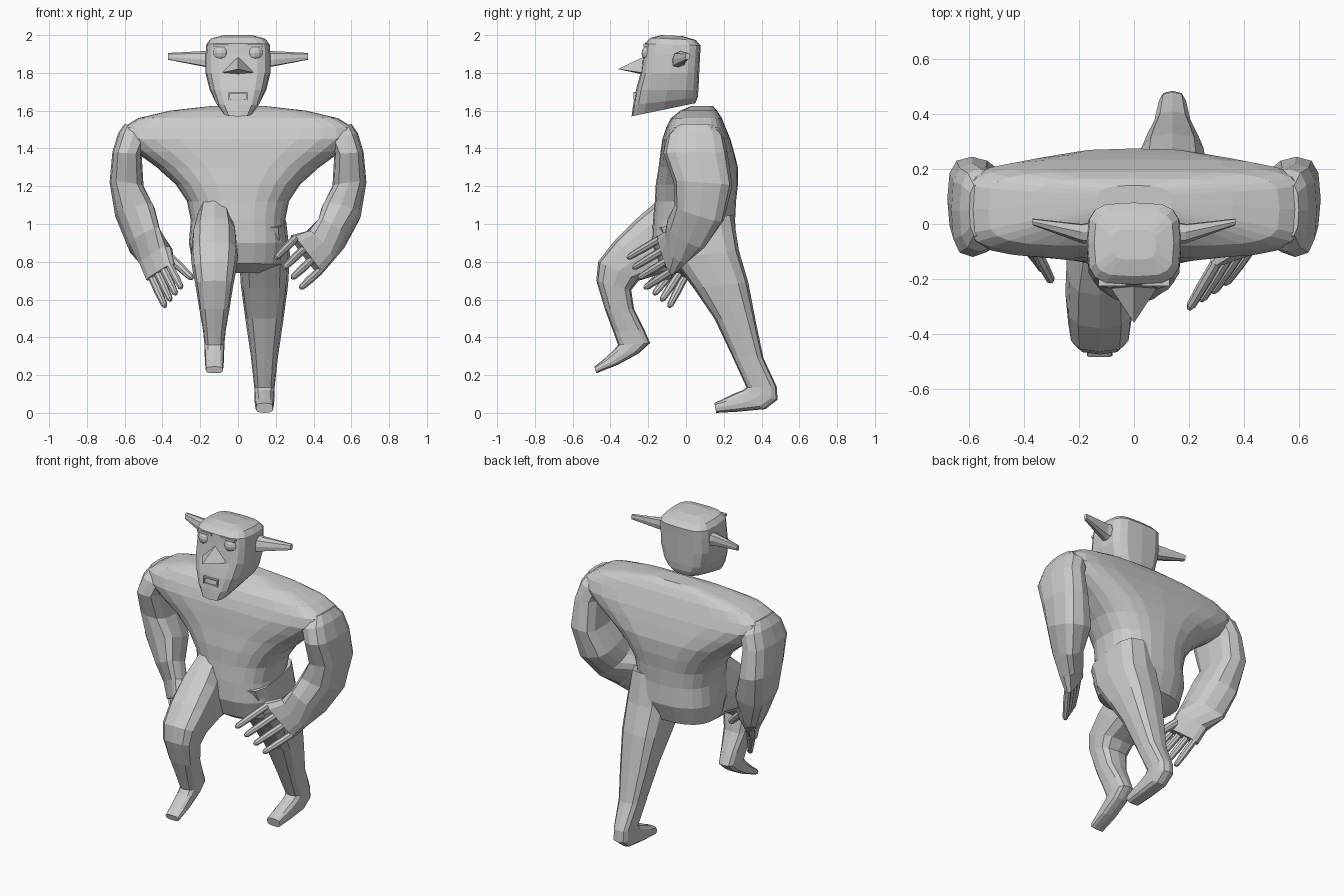
import bpy, bmesh, math
from mathutils import Vector as V


def ring(a, b, v):
    """Cross-section from two opposite edge points and a half-width vector."""
    a, b = V(a), V(b)
    return (a + b) / 2, (b - a) / 2, V(v)


def yz(x, *rows):
    """Rings from rows of (front y, front z, back y, back z, half width)."""
    return [ring((x, r[0], r[1]), (x, r[2], r[3]), (r[4], 0, 0)) for r in rows]


def loft(name, rings, n=12, e=2.5):
    """Skin superellipse rings; e is the squareness, one value or one per ring."""
    bm = bmesh.new()
    f = lambda t, k: math.copysign(abs(t) ** (2 / k), t) if abs(t) > 1e-6 else 0
    es = e if isinstance(e, tuple) else (e,) * len(rings)
    angles = [2 * math.pi * i / n for i in range(n)]
    loops = []
    for (c, u, v), k in zip(rings, es):
        loops.append([bm.verts.new(c + u * f(math.cos(a), k) + v * f(math.sin(a), k)) for a in angles])
    for p, q in zip(loops, loops[1:]):
        for i in range(n):
            j = (i + 1) % n
            bm.faces.new((p[i], p[j], q[j], q[i]))
    bm.faces.new(loops[0])
    bm.faces.new(loops[-1])
    return finish(name, bm)


def finish(name, bm):
    bmesh.ops.recalc_face_normals(bm, faces=bm.faces)
    me = bpy.data.meshes.new(name)
    bm.to_mesh(me)
    bm.free()
    ob = bpy.data.objects.new(name, me)
    bpy.context.collection.objects.link(ob)
    return ob


def finger(name, p, q, r=0.021):
    p, q = V(p), V(q)
    d = (q - p).normalized()
    u = d.orthogonal().normalized()
    w = d.cross(u)
    stops = ((0, r), (0.5, r), (0.92, r * 0.8), (1, r * 0.4))
    loft(name, [(p.lerp(q, t), u * s, w * s) for t, s in stops], 8, 2)


def box(name, c, s):
    bm = bmesh.new()
    bmesh.ops.create_cube(bm, size=1)
    for v in bm.verts:
        v.co = V([c[k] + v.co[k] * s[k] for k in range(3)])
    finish(name, bm)


# Torso: narrow hips flaring into very wide, boxy shoulders
loft("torso", yz(0,
     (-0.06, 0.74, 0.14, 0.74, 0.12), (-0.14, 0.79, 0.22, 0.78, 0.24),
     (-0.18, 0.90, 0.265, 0.90, 0.26), (-0.175, 1.02, 0.26, 1.02, 0.25),
     (-0.165, 1.12, 0.265, 1.12, 0.27), (-0.16, 1.21, 0.275, 1.21, 0.33),
     (-0.145, 1.30, 0.275, 1.30, 0.43), (-0.135, 1.38, 0.255, 1.38, 0.54),
     (-0.125, 1.45, 0.235, 1.45, 0.62), (-0.105, 1.51, 0.21, 1.51, 0.61),
     (-0.08, 1.56, 0.19, 1.56, 0.53), (-0.03, 1.60, 0.165, 1.60, 0.36),
     (0.03, 1.625, 0.14, 1.625, 0.14)), 24,
     (2.5, 2.5, 2.5, 2.5, 2.5, 2.6, 2.8, 3.3, 4, 4.5, 4.5, 4, 3))

# Raised leg and planted leg
loft("raised_leg", yz(-0.125,
     (-0.13, 1.14, 0.15, 0.80, 0.09), (-0.26, 1.03, 0.0, 0.74, 0.12),
     (-0.38, 0.91, -0.12, 0.74, 0.125), (-0.465, 0.80, -0.25, 0.70, 0.115),
     (-0.475, 0.70, -0.29, 0.65, 0.10), (-0.43, 0.55, -0.275, 0.55, 0.08),
     (-0.385, 0.43, -0.22, 0.44, 0.06), (-0.36, 0.36, -0.19, 0.37, 0.053),
     (-0.38, 0.335, -0.25, 0.315, 0.052), (-0.44, 0.28, -0.36, 0.255, 0.05),
     (-0.485, 0.245, -0.475, 0.21, 0.046)), 12, 3)
loft("planted_leg", yz(0.14,
     (-0.15, 0.98, 0.25, 1.05, 0.115), (-0.08, 0.82, 0.28, 0.86, 0.135),
     (0.04, 0.66, 0.33, 0.69, 0.125), (0.15, 0.50, 0.37, 0.48, 0.10),
     (0.24, 0.31, 0.41, 0.29, 0.072), (0.32, 0.135, 0.48, 0.14, 0.054),
     (0.30, 0.12, 0.485, 0.07, 0.053), (0.26, 0.105, 0.42, 0.02, 0.052),
     (0.20, 0.075, 0.27, 0.006, 0.05), (0.15, 0.052, 0.16, 0.0, 0.045)), 12, 3)

# Arms: shared upper arm, different forearm and hand on each side
UPPER = [((.60, .05, 1.53), (.51, .05, 1.50), (0, .10, 0)),
         ((.635, .05, 1.48), (.48, .05, 1.44), (0, .15, 0)),
         ((.665, .05, 1.38), (.51, .05, 1.37), (0, .17, 0)),
         ((.68, .09, 1.22), (.50, .09, 1.20), (0, .155, -.01)),
         ((.65, .07, 1.04), (.44, .07, 1.08), (0, .13, -.04))]
LEFT = [((.57, .01, .90), (.42, -.01, 1.0), (0, .10, -.05)),
        ((.50, -.03, .80), (.36, -.07, .96), (-.02, .055, -.02)),
        ((.44, -.07, .73), (.28, -.14, .94), (-.015, .025, -.005))]
RIGHT = [((.58, .06, .87), (.41, .0, .96), (0, .10, -.04)),
         ((.51, .04, .78), (.36, -.05, .88), (-.03, .045, -.01)),
         ((.48, .0, .70), (.34, -.10, .79), (-.02, .02, 0))]
TIPS = {1: [(.43, -.08, .75), (.30, -.14, .92), (.33, -.22, .66), (.20, -.31, .82)],
        -1: [(.455, -.01, .715), (.36, -.095, .775), (.385, -.09, .56), (.30, -.21, .66)]}
for side, lower, tag in ((1, LEFT, "left"), (-1, RIGHT, "right")):
    m = lambda p: V((p[0] * side, p[1], p[2]))
    loft(tag + "_arm", [ring(m(a), m(b), m(v)) for a, b, v in UPPER + lower], 12, 2.9)
    b0, b1, t0, t1 = [m(p) for p in TIPS[side]]
    for i in range(4):
        finger(f"{tag}_finger_{i + 1}", b0.lerp(b1, i / 3), t0.lerp(t1, i / 3))
finger("right_thumb", (-.39, -.04, .85), (-.24, -.10, .71), 0.024)

# Head: boxy skull with long jaw, floating just over the shoulders
loft("head", yz(0,
     (-0.288, 1.57, 0.05, 1.64, 0.08), (-0.28, 1.63, 0.062, 1.67, 0.12),
     (-0.265, 1.71, 0.066, 1.71, 0.15), (-0.24, 1.80, 0.07, 1.80, 0.172),
     (-0.225, 1.90, 0.075, 1.90, 0.172), (-0.22, 1.955, 0.078, 1.945, 0.168),
     (-0.19, 1.985, 0.05, 1.975, 0.145), (-0.13, 2.0, -0.02, 1.995, 0.08)), 16, 3.8)

# Nose: sharp wedge
bm = bmesh.new()
top, tip, l, r, back = [bm.verts.new(p) for p in (
    (0, -.215, 1.89), (0, -.36, 1.82), (-.09, -.225, 1.80), (.09, -.225, 1.80), (0, -.22, 1.79))]
for fc in ((top, l, tip), (top, tip, r), (l, back, tip), (tip, back, r), (top, back, l), (top, r, back)):
    bm.faces.new(fc)
finish("nose", bm)

# Eyes, brows, ears and mouth corners on both sides
for side, tag in ((1, "left"), (-1, "right")):
    bm = bmesh.new()
    bmesh.ops.create_uvsphere(bm, u_segments=12, v_segments=8, radius=0.045)
    bmesh.ops.translate(bm, verts=bm.verts, vec=(side * 0.09, -0.19, 1.905))
    finish(tag + "_eye", bm)
    box(tag + "_brow", (side * 0.08, -0.2, 1.945), (0.10, 0.05, 0.015))
    ear = [((.14, -.075, 1.865), (.14, .01, 1.875), (0, .005, .045)),
           ((.19, -.07, 1.87), (.19, .0, 1.88), (0, .005, .04)),
           ((.37, -.004, 1.885), (.37, .02, 1.89), (0, 0, .018))]
    m = lambda p: V((p[0] * side, p[1], p[2]))
    loft(tag + "_ear", [ring(m(a), m(b), v) for a, b, v in ear], 8, 3)
    box(tag + "_mouth_corner", (side * 0.046, -0.263, 1.677), (0.008, 0.03, 0.044))

# Lips closing the mouth frame
for name, z in (("upper_lip", 1.696), ("lower_lip", 1.658)):
    box(name, (0, -0.264, z), (0.10, 0.03, 0.008))
